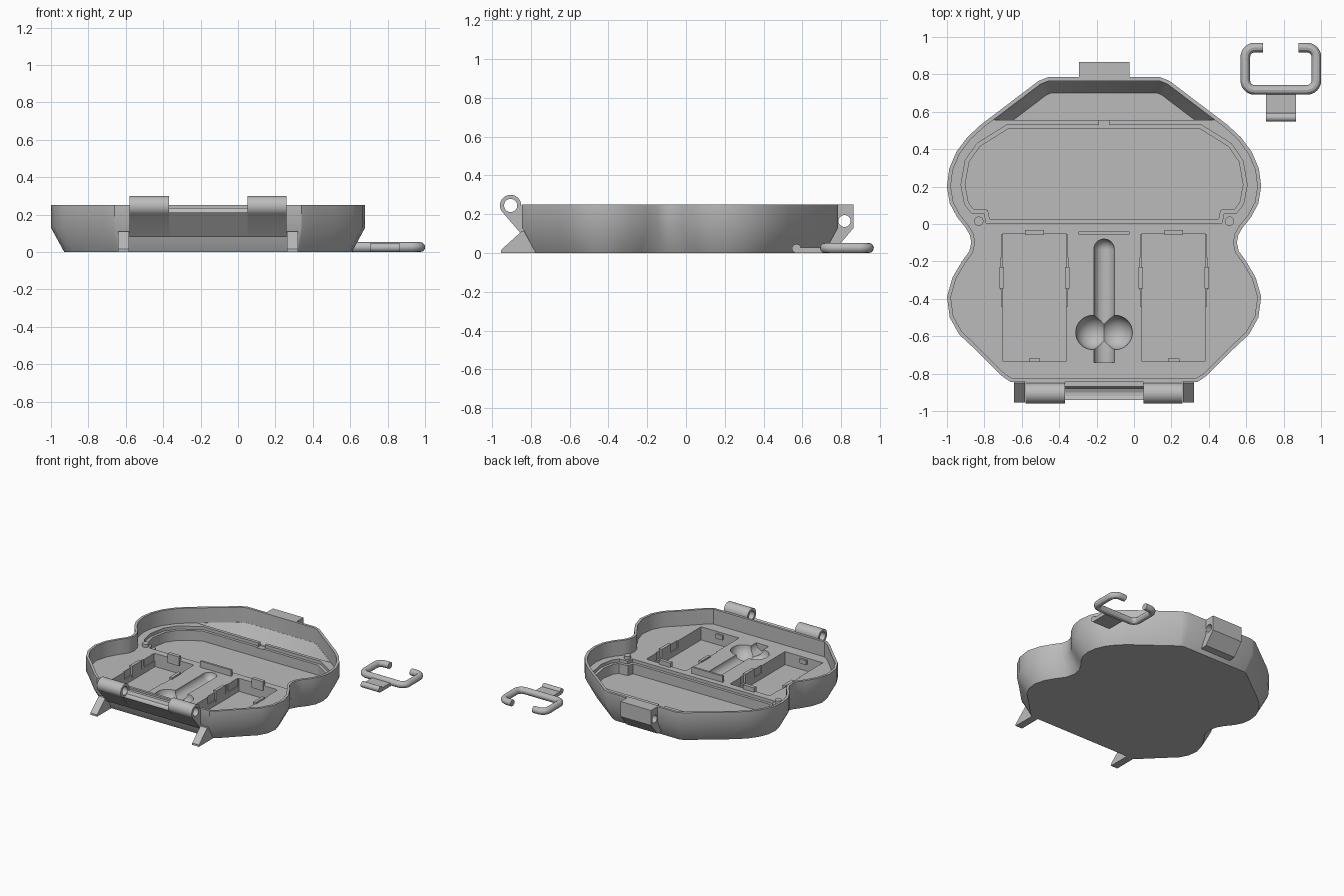
import bpy, bmesh
from math import sin, cos, pi, radians
from mathutils import Vector, Matrix

cube = bpy.data.objects.get("Cube")
if cube:
    bpy.data.objects.remove(cube, do_unlink=True)

grey = bpy.data.materials.new("plain grey")
grey.use_nodes = True
grey.diffuse_color = (0.5, 0.5, 0.5, 1)
grey.node_tree.nodes["Principled BSDF"].inputs["Base Color"].default_value = (0.5, 0.5, 0.5, 1)

CX = -0.16      # centre line of the case
DECK = 0.13     # height of the inner deck
FLOOR = 0.025   # height of the pocket floors


def finish(name, bm):
    bmesh.ops.recalc_face_normals(bm, faces=bm.faces)
    me = bpy.data.meshes.new(name)
    bm.to_mesh(me)
    bm.free()
    me.materials.append(grey)
    ob = bpy.data.objects.new(name, me)
    bpy.context.collection.objects.link(ob)
    return ob


def activate(ob):
    bpy.ops.object.select_all(action='DESELECT')
    ob.select_set(True)
    bpy.context.view_layer.objects.active = ob


def smooth(ob):
    activate(ob)
    bpy.ops.object.shade_smooth_by_angle(angle=radians(30))


def combine(target, other, operation='DIFFERENCE'):
    mod = target.modifiers.new("combine", 'BOOLEAN')
    mod.operation = operation
    mod.solver = 'EXACT'
    mod.object = other
    activate(target)
    bpy.ops.object.modifier_apply(modifier=mod.name)
    bpy.data.objects.remove(other, do_unlink=True)


def mirrored(half):
    """Closed clockwise outline from its right half, listed top to bottom."""
    return ([Vector((CX + u, y)) for u, y in half]
            + [Vector((CX - u, y)) for u, y in reversed(half)])


def inset(loop, d):
    out = []
    for i, p in enumerate(loop):
        a = (p - loop[i - 1]).normalized()
        b = (loop[(i + 1) % len(loop)] - p).normalized()
        na, nb = Vector((a.y, -a.x)), Vector((b.y, -b.x))
        out.append(p + (na + nb) * d / (1 + na.dot(nb)))
    return out


def loft(name, layers, keep_behind=None):
    """Solid through stacked outlines, optionally trimmed to the back part."""
    bm = bmesh.new()
    rings = [[bm.verts.new((p.x, p.y, z)) for p in loop] for loop, z in layers]
    n = len(rings[0])
    for lo, hi in zip(rings, rings[1:]):
        for i in range(n):
            j = (i + 1) % n
            bm.faces.new((lo[i], lo[j], hi[j], hi[i]))
    bm.faces.new(rings[0])
    bm.faces.new(rings[-1])
    if keep_behind is not None:
        bmesh.ops.bisect_plane(bm, geom=bm.verts[:] + bm.edges[:] + bm.faces[:],
                               plane_co=(0, keep_behind, 0), plane_no=(0, 1, 0), clear_inner=True)
        bmesh.ops.holes_fill(bm, edges=[e for e in bm.edges if e.is_boundary])
    return finish(name, bm)


def box(name, x, y, z):
    bm = bmesh.new()
    size = Matrix.Diagonal((x[1] - x[0], y[1] - y[0], z[1] - z[0], 1))
    mid = Matrix.Translation((sum(x) / 2, sum(y) / 2, sum(z) / 2))
    bmesh.ops.create_cube(bm, size=1, matrix=mid @ size)
    return finish(name, bm)


def prism(name, profile, x0, x1):
    """Side profile of (y, z) points pushed along x."""
    bm = bmesh.new()
    face = bm.faces.new([bm.verts.new((x0, y, z)) for y, z in profile])
    ext = bmesh.ops.extrude_face_region(bm, geom=[face])
    verts = [g for g in ext["geom"] if isinstance(g, bmesh.types.BMVert)]
    bmesh.ops.translate(bm, verts=verts, vec=(x1 - x0, 0, 0))
    return finish(name, bm)


def rod(name, axis, r, start, length):
    bm = bmesh.new()
    turn = {'X': Matrix.Rotation(pi / 2, 4, 'Y'), 'Y': Matrix.Rotation(-pi / 2, 4, 'X'),
            'Z': Matrix.Identity(4)}[axis]
    bmesh.ops.create_cone(bm, cap_ends=True, segments=32, radius1=r, radius2=r, depth=length,
                          matrix=Matrix.Translation(start) @ turn @ Matrix.Translation((0, 0, length / 2)))
    return finish(name, bm)


def ball(name, r, at):
    bm = bmesh.new()
    bmesh.ops.create_uvsphere(bm, u_segments=32, v_segments=16, radius=r, matrix=Matrix.Translation(at))
    return finish(name, bm)


# Case shell: two-lobed tray with a sloping lower wall
outline = mirrored([
    (0.30, 0.785), (0.35, 0.765), (0.66, 0.53), (0.73, 0.465), (0.79, 0.385), (0.828, 0.295),
    (0.84, 0.20), (0.825, 0.11), (0.785, 0.035), (0.74, -0.02), (0.717, -0.06), (0.71, -0.10),
    (0.72, -0.145), (0.76, -0.20), (0.81, -0.285), (0.84, -0.39), (0.825, -0.50), (0.775, -0.59),
    (0.69, -0.67), (0.55, -0.81), (0.50, -0.845)])
shell = loft("case_shell", [(inset(outline, 0.07), 0), (outline, DECK), (outline, 0.25)])
combine(shell, loft("cavity", [(inset(outline, 0.02), DECK), (inset(outline, 0.02), 0.3)]))

# Back compartment following the sloping wall
combine(shell, loft("back_compartment", [
    (inset(outline, 0.085), FLOOR), (inset(outline, 0.021), DECK), (inset(outline, 0.021), 0.16)], 0.555))

# Large stepped pocket and the notch in its back wall
pocket = mirrored([(0.52, 0.53), (0.68, 0.43), (0.742, 0.34), (0.765, 0.21), (0.745, 0.105),
                   (0.71, 0.06), (0.64, 0.055), (0.63, 0.005)])
combine(shell, loft("pocket_step", [(pocket, 0.105), (pocket, 0.2)]))
inner = inset(pocket, 0.022)
combine(shell, loft("pocket", [(inner, FLOOR), (inner, 0.2)]))
combine(shell, box("notch", (CX - 0.027, CX + 0.027), (0.5, 0.58), (0.1, 0.2)))

# Two rectangular wells with side reliefs
for s in (-1, 1):
    mid = CX + s * 0.372
    combine(shell, box("well", (mid - 0.168, mid + 0.168), (-0.735, -0.05), (FLOOR, 0.2)))
    for w, y in ((0.182, (-0.35, -0.18)), (0.176, (-0.44, -0.055))):
        combine(shell, box("relief", (mid - w, mid + w), y, (0.07, 0.2)))

# Rounded tool recess with two finger scoops
combine(shell, rod("tool_recess", 'Y', 0.055, (CX, -0.74, DECK + 0.002), 0.605))
combine(shell, ball("tool_recess_end", 0.055, (CX, -0.135, DECK + 0.002)))
for s in (-1, 1):
    combine(shell, ball("finger_scoop", 0.092, (CX + s * 0.06, -0.58, DECK + 0.002)))
smooth(shell)

# Small raised fittings on the deck
box("deck_plate", (CX - 0.137, CX + 0.137), (-0.056, -0.04), (DECK - 0.01, 0.18))
for s, side in ((-1, "right"), (1, "left")):
    smooth(rod(side + "_peg", 'Z', 0.025, (CX + s * 0.67, 0.015, DECK - 0.01), 0.035))
    mid = CX + s * 0.372
    box(side + "_well_clip", (mid - 0.05, mid + 0.05), (-0.06, -0.032), (DECK - 0.04, 0.165))
    box(side + "_well_stop", (mid - 0.03, mid + 0.03), (-0.74, -0.72), (0.08, 0.115))
    for t, edge in ((-1, "outer"), (1, "inner")):
        x = mid + s * -t * -0.176
        box(f"{side}_{edge}_clip", (x - 0.012, x + 0.012), (-0.345, -0.23), (0.05, DECK + 0.012))

# Hinge: sloping support bar, two knuckles with a pin hole, two feet
prism("hinge_bar", [(-0.94, 0.21), (-0.92, 0.203), (-0.90, 0.203), (-0.88, 0.212), (-0.868, 0.235),
                    (-0.83, 0.235), (-0.83, 0.08), (-0.835, 0.08)], CX - 0.21, CX + 0.21)
for s, side in ((-1, "right"), (1, "left")):
    x0, x1 = sorted((CX + s * 0.21, CX + s * 0.42))
    knuckle = rod(side + "_hinge_knuckle", 'X', 0.055, (x0, -0.905, 0.245), x1 - x0)
    support = prism("support", [(-0.948, 0.212), (-0.835, 0.08), (-0.83, 0.08), (-0.83, 0.245),
                                (-0.88, 0.245)], x0, x1)
    combine(knuckle, support, 'UNION')
    combine(knuckle, rod("pin_hole", 'X', 0.034, (x0 - 0.1, -0.905, 0.245), 0.5))
    smooth(knuckle)
    x0, x1 = sorted((CX + s * 0.422, CX + s * 0.482))
    prism(side + "_foot", [(-0.955, 0), (-0.955, 0.015), (-0.85, 0.11), (-0.825, 0.11), (-0.775, 0)], x0, x1)

# Latch block with a cross hole at the back
latch = prism("latch_block", [(0.775, 0.25), (0.865, 0.25), (0.865, 0.13), (0.785, 0.035), (0.725, 0.03),
                              (0.775, 0.12)], CX - 0.135, CX + 0.135)
combine(latch, rod("latch_hole", 'X', 0.031, (CX - 0.3, 0.818, 0.165), 0.6))
smooth(latch)

# Loose bail hook: bent round wire lying beside the case
HX, R, TUBE = 0.785, 0.05, 0.026
path = [(-0.095, 0.943)]
for cx, cy, a0 in ((-0.14, 0.893, 90), (-0.14, 0.767, 180), (0.14, 0.767, 270), (0.14, 0.893, 0)):
    for k in range(7):
        a = radians(a0 + 15 * k)
        path.append((cx + R * cos(a), cy + R * sin(a)))
path.append((0.095, 0.943))
curve = bpy.data.curves.new("bail_hook", 'CURVE')
curve.dimensions = '3D'
curve.bevel_depth = TUBE
curve.bevel_resolution = 4
curve.use_fill_caps = True
spline = curve.splines.new('POLY')
spline.points.add(len(path) - 1)
for point, (x, y) in zip(spline.points, path):
    point.co = (HX + x, y, TUBE, 1)
curve.materials.append(grey)
hook = bpy.data.objects.new("bail_hook", curve)
bpy.context.collection.objects.link(hook)
activate(hook)
bpy.ops.object.convert(target='MESH')
smooth(bpy.context.view_layer.objects.active)

# Pull tab on the hook with a rounded lip
box("hook_tab", (HX - 0.08, HX + 0.08), (0.565, 0.705), (0, 0.028))
smooth(rod("hook_tab_lip", 'X', 0.023, (HX - 0.08, 0.57, 0.023), 0.16))
